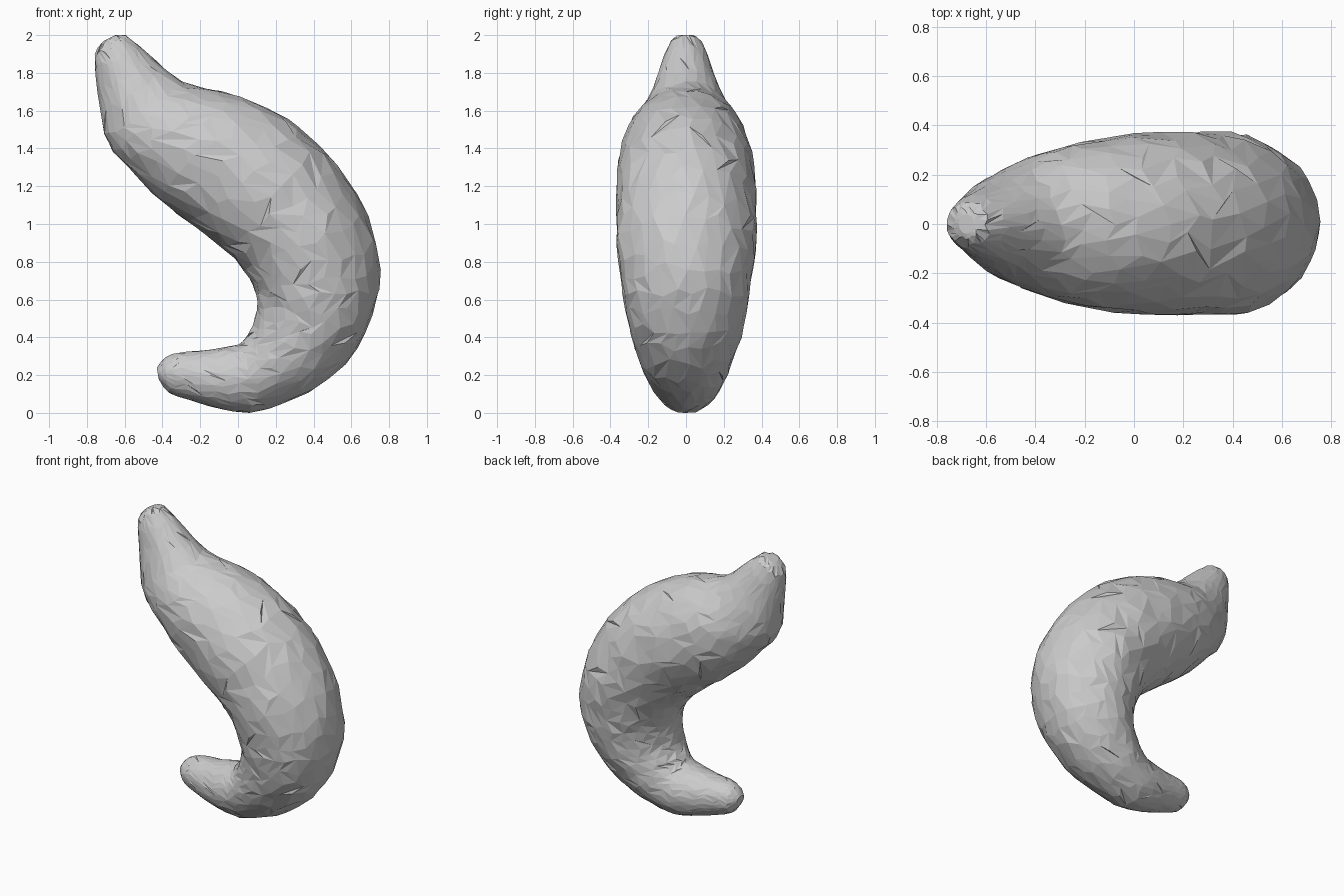
import bpy
import bmesh
import math
import random
from mathutils import Vector, noise

random.seed(7)
if "Cube" in bpy.data.objects:
    bpy.data.objects.remove(bpy.data.objects["Cube"], do_unlink=True)

SIDES = 26      # faces around the body
STEPS = 2       # rings per station

# Stations along the curve: outer x, outer z, inner x, inner z, half width
STATIONS = [
    (-.65, 2, -.71, 1.97, .04),
    (-.59, 2, -.76, 1.89, .09),
    (-.44, 1.87, -.74, 1.7, .15),
    (-.29, 1.75, -.7, 1.45, .22),
    (-.08, 1.7, -.6, 1.32, .29),
    (.13, 1.63, -.44, 1.15, .34),
    (.35, 1.49, -.25, 1, .37),
    (.55, 1.28, -.09, .88, .37),
    (.69, 1.03, .03, .76, .37),
    (.75, .76, .09, .64, .35),
    (.72, .53, .1, .55, .32),
    (.64, .35, .08, .46, .29),
    (.47, .17, .04, .4, .25),
    (.27, .06, 0, .36, .21),
    (.06, 0, -.06, .35, .18),
    (-.1, .02, -.2, .33, .15),
    (-.26, .07, -.32, .32, .12),
    (-.37, .11, -.39, .29, .09),
    (-.42, .18, -.43, .24, .04),
]


def blend(a, b, c, d, t):
    """Smooth curve through b and c."""
    return b + t / 2 * (c - a + t * (2 * a - 5 * b + 4 * c - d
                                     + t * (3 * (b - c) + d - a)))


def section(s):
    """Interpolated station at position s along the body."""
    last = len(STATIONS) - 1
    i = min(int(s), last - 1)
    near = [STATIONS[max(0, min(last, i + k))] for k in (-1, 0, 1, 2)]
    return [blend(*column, s - i) for column in zip(*near)]


def surface_point(s, angle):
    """Point on the elliptical section, with gentle lumps."""
    ox, oz, ix, iz, width = section(s)
    outer, inner = Vector((ox, 0, oz)), Vector((ix, 0, iz))
    centre, arm = (outer + inner) / 2, (outer - inner) / 2
    offset = arm * math.cos(angle) + Vector((0, width * math.sin(angle), 0))
    lump = noise.noise((centre + offset) * 6) * .03 + random.uniform(-.012, .012)
    point = centre + offset * (1 + lump)
    point.z = min(2, max(0, point.z))
    return point


# Curved tapering body, made of uneven rings
bm = bmesh.new()
rings = []
count = (len(STATIONS) - 1) * STEPS
for r in range(count + 1):
    ring = []
    for k in range(SIDES):
        slide = random.uniform(-.3, .3) if 0 < r < count else 0
        s = (r + slide) / STEPS
        angle = math.tau * (k + r % 2 / 2 + random.uniform(-.25, .25)) / SIDES
        ring.append(bm.verts.new(surface_point(s, angle)))
    rings.append(ring)

# Triangles with mixed diagonals give the faceted skin
for low, high in zip(rings, rings[1:]):
    for k in range(SIDES):
        n = (k + 1) % SIDES
        a, b, c, d = low[k], low[n], high[n], high[k]
        if random.random() < .5:
            triangles = ((a, b, c), (a, c, d))
        else:
            triangles = ((a, b, d), (b, c, d))
        for triangle in triangles:
            bm.faces.new(triangle)

# Closed tips
bm.faces.new(rings[0])
bm.faces.new(rings[-1])
bmesh.ops.recalc_face_normals(bm, faces=bm.faces)

mesh = bpy.data.meshes.new("curved_body")
bm.to_mesh(mesh)
bm.free()
body = bpy.data.objects.new("curved_body", mesh)
bpy.context.collection.objects.link(body)

# Plain grey material
grey = bpy.data.materials.new("plain grey")
grey.use_nodes = True
colour = (.6, .6, .6, 1)
grey.diffuse_color = colour
grey.node_tree.nodes["Principled BSDF"].inputs["Base Color"].default_value = colour
mesh.materials.append(grey)
